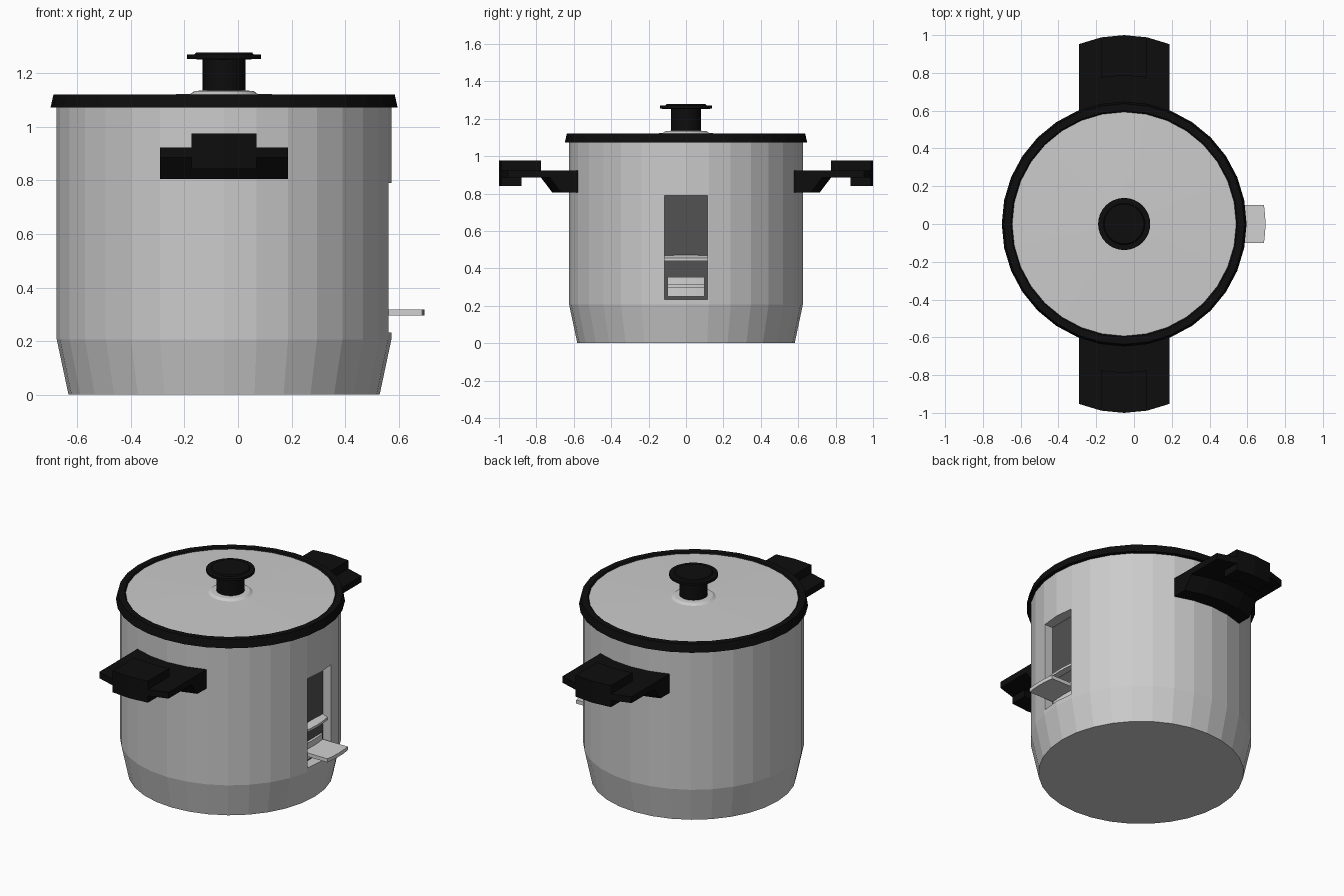
import bpy, bmesh, math

if "Cube" in bpy.data.objects:
    bpy.data.objects.remove(bpy.data.objects["Cube"])

CX = -0.052      # axis of the pot
R = 0.625        # wall radius
SIDES = 32


def material(name, v):
    m = bpy.data.materials.new(name)
    m.diffuse_color = (v, v, v, 1)
    m.use_nodes = True
    m.node_tree.nodes["Principled BSDF"].inputs["Base Color"].default_value = m.diffuse_color
    return m


STEEL = material("brushed steel", 0.60)
BRIGHT = material("bright steel", 0.64)
DARK = material("dark grey panel", 0.085)
BLACK = material("black plastic", 0.004)


def finish(name, bm, mat):
    bmesh.ops.recalc_face_normals(bm, faces=bm.faces)
    me = bpy.data.meshes.new(name)
    bm.to_mesh(me)
    bm.free()
    me.materials.append(mat)
    ob = bpy.data.objects.new(name, me)
    bpy.context.collection.objects.link(ob)
    return ob


def lathe(name, profile, mat, closed=False):
    """Revolve (radius, z) points around the pot axis; ends are capped unless closed."""
    bm = bmesh.new()
    rings = []
    for r, z in profile:
        rings.append([bm.verts.new((CX + r * math.cos(2 * math.pi * i / SIDES),
                                    r * math.sin(2 * math.pi * i / SIDES), z))
                      for i in range(SIDES)])
    pairs = list(zip(rings, rings[1:]))
    if closed:
        pairs.append((rings[-1], rings[0]))
    else:
        bm.faces.new(rings[0])
        bm.faces.new(rings[-1])
    for a, b in pairs:
        for i in range(SIDES):
            j = (i + 1) % SIDES
            bm.faces.new((a[i], a[j], b[j], b[i]))
    return finish(name, bm, mat)


def box(name, lo, hi, mat):
    bm = bmesh.new()
    bmesh.ops.create_cube(bm, size=1)
    for v in bm.verts:
        v.co = [(lo[k] + hi[k]) / 2 + v.co[k] * (hi[k] - lo[k]) for k in range(3)]
    return finish(name, bm, mat)


def sag(w):
    """How far the round wall falls back at distance w from its middle."""
    return math.sqrt(R * R - w * w) - R


def curved_prism(name, profile, widths, place, mat):
    """Extrude an (outward, z) profile sideways, following the curve of the wall."""
    bm = bmesh.new()
    secs = [[bm.verts.new(place(w, d + sag(w), z)) for d, z in profile] for w in widths]
    n = len(profile)
    bm.faces.new(secs[0])
    bm.faces.new(secs[-1])
    for a, b in zip(secs, secs[1:]):
        for i in range(n):
            j = (i + 1) % n
            bm.faces.new((a[i], a[j], b[j], b[i]))
    return finish(name, bm, mat)


# Pot body with the switch recess cut into its right side
body = lathe("pot_body", [(0.581, 0), (R, 0.207), (R, 1.085)], STEEL)
cutter = box("recess_cutter", (0.50, -0.115, 0.233), (0.75, 0.115, 0.79), STEEL)
cutter.hide_render = True
mod = body.modifiers.new("recess", "BOOLEAN")
mod.operation = "DIFFERENCE"
mod.solver = "EXACT"
mod.object = cutter
bpy.context.view_layer.objects.active = body
bpy.ops.object.modifier_apply(modifier=mod.name)
bpy.data.objects.remove(cutter)

# Recess back, ledge and switch lever
box("recess_panel", (0.498, -0.115, 0.233), (0.506, 0.115, 0.79), DARK)


def on_right(w, d, z):
    return (CX + d, w, z)


arc = [-0.114, -0.06, 0, 0.06, 0.114]
curved_prism("recess_ledge", [(0.55, 0.44), (0.60, 0.44), (0.60, 0.455), (0.55, 0.475)],
             arc, on_right, BRIGHT)
lever_arc = [-0.1, -0.05, 0, 0.05, 0.1]
curved_prism("switch_lever", [(0.555, 0.295), (0.748, 0.295), (0.748, 0.318), (0.555, 0.318)],
             lever_arc, on_right, BRIGHT)
curved_prism("lever_plate", [(0.55, 0.25), (0.575, 0.25), (0.575, 0.355), (0.55, 0.355)],
             lever_arc, on_right, BRIGHT)

# Lid: black rim, shallow steel dome, black knob
lathe("lid_rim", [(0.58, 1.073), (0.648, 1.073), (0.637, 1.122), (0.60, 1.122), (0.58, 1.10)],
      BLACK, closed=True)
lathe("lid_dome", [(0.605, 1.095), (0.605, 1.114), (0.45, 1.117), (0.24, 1.121),
                   (0.126, 1.123), (0.11, 1.134), (0.07, 1.137)], STEEL)
lathe("lid_knob", [(0.08, 1.125), (0.08, 1.252), (0.138, 1.254), (0.138, 1.27),
                   (0.11, 1.271), (0.105, 1.278)], BLACK)

# Side handles: thin wings with a thicker raised grip in the middle
wing = [(0.61, 0.806), (0.715, 0.806), (0.775, 0.885), (1.0, 0.885), (1.0, 0.924), (0.61, 0.924)]
grip = [(0.61, 0.806), (0.715, 0.806), (0.775, 0.885), (0.892, 0.885), (0.892, 0.842),
        (1.0, 0.842), (1.0, 0.976), (0.787, 0.976), (0.787, 0.924), (0.61, 0.924)]
w1, w2 = R * math.sin(math.pi / 16), R * math.sin(math.pi / 8)
for side, label in ((-1, "front"), (1, "back")):
    def on_side(w, d, z, s=side):
        return (CX + w, s * d, z)
    curved_prism(label + "_handle_grip", grip, [-w1, 0, w1], on_side, BLACK)
    curved_prism(label + "_handle_left_wing", wing, [-w2, -w1], on_side, BLACK)
    curved_prism(label + "_handle_right_wing", wing, [w1, w2], on_side, BLACK)
